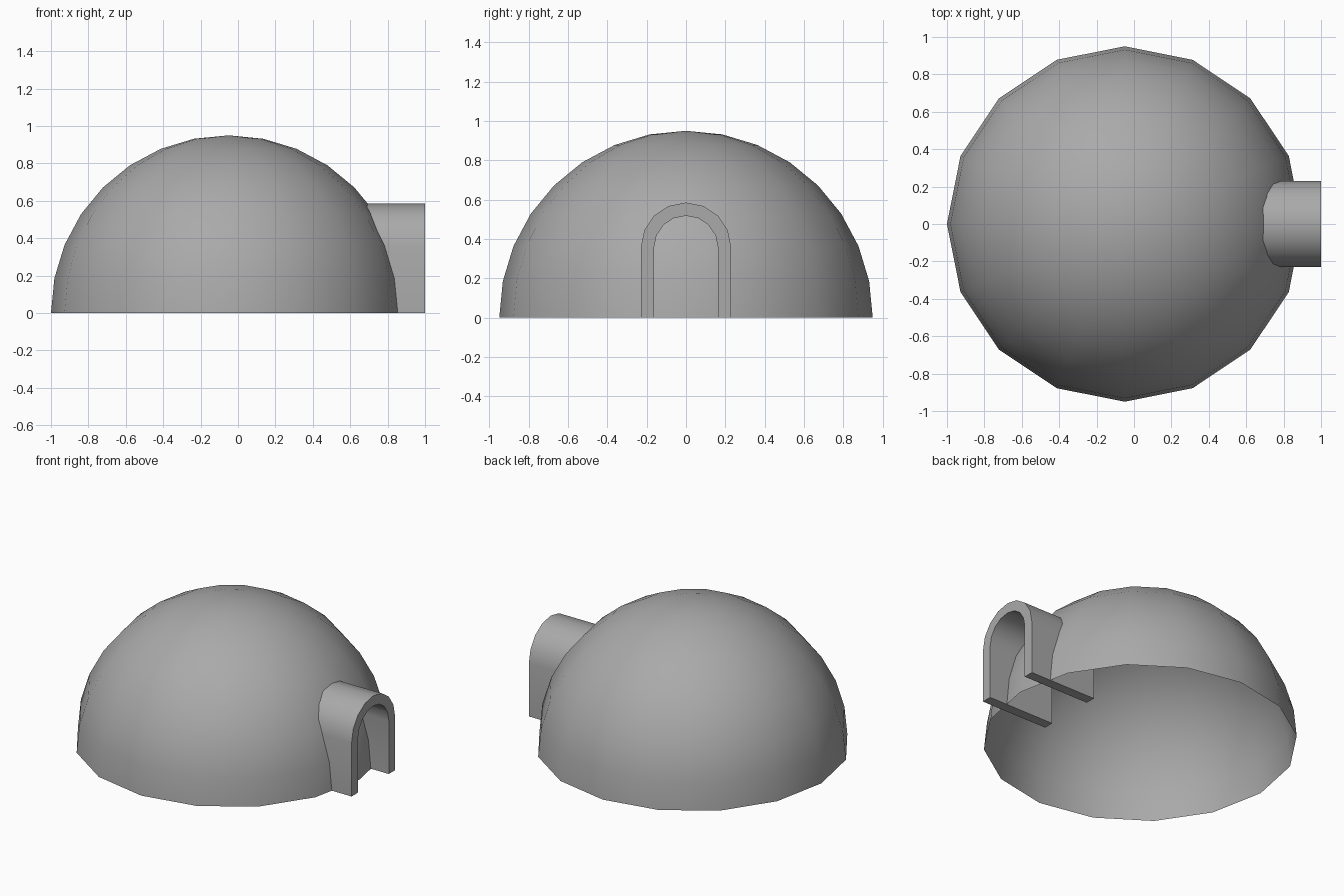
import bpy, bmesh
from math import sin, cos, pi
from mathutils import Matrix

cube = bpy.data.objects.get("Cube")
if cube:
    bpy.data.objects.remove(cube, do_unlink=True)

grey = bpy.data.materials.new("plain grey")
grey.use_nodes = True
colour = (0.4, 0.4, 0.4, 1)
grey.diffuse_color = colour
grey.node_tree.nodes["Principled BSDF"].inputs["Base Color"].default_value = colour


def add_object(name, bm):
    mesh = bpy.data.meshes.new(name)
    bmesh.ops.recalc_face_normals(bm, faces=bm.faces)
    bm.to_mesh(mesh)
    bm.free()
    obj = bpy.data.objects.new(name, mesh)
    bpy.context.collection.objects.link(obj)
    mesh.materials.append(grey)
    bpy.ops.object.select_all(action='DESELECT')
    obj.select_set(True)
    bpy.context.view_layer.objects.active = obj
    bpy.ops.object.shade_smooth_by_angle(angle=pi / 6)
    return obj


# Dome: upper half of a sphere, a thin open shell
bm = bmesh.new()
bmesh.ops.create_uvsphere(bm, u_segments=16, v_segments=16, radius=0.95)
below = [v for v in bm.verts if v.co.z < -0.01]
bmesh.ops.delete(bm, geom=below, context='VERTS')
bmesh.ops.transform(bm, matrix=Matrix.Translation((-0.05, 0, 0)), verts=bm.verts)
add_object("dome", bm)


# Entrance tunnel: thick round arch pushed through the dome wall
def arch(radius, spring=0.355, steps=8):
    curve = [(radius * cos(pi * i / steps), spring + radius * sin(pi * i / steps))
             for i in range(steps + 1)]
    return [(radius, 0)] + curve + [(-radius, 0)]


outer, inner = arch(0.23), arch(0.163)
bm = bmesh.new()
faces = []
for (a, b), (c, d) in zip(zip(outer, outer[1:]), zip(inner, inner[1:])):
    faces.append(bm.faces.new([bm.verts.new((0.51, y, z)) for y, z in (a, b, d, c)]))
bmesh.ops.remove_doubles(bm, verts=bm.verts, dist=0.0001)
extruded = bmesh.ops.extrude_face_region(bm, geom=bm.faces[:], use_keep_orig=True)
moved = [g for g in extruded["geom"] if isinstance(g, bmesh.types.BMVert)]
bmesh.ops.translate(bm, verts=moved, vec=(0.49, 0, 0))
add_object("entrance_tunnel", bm)
